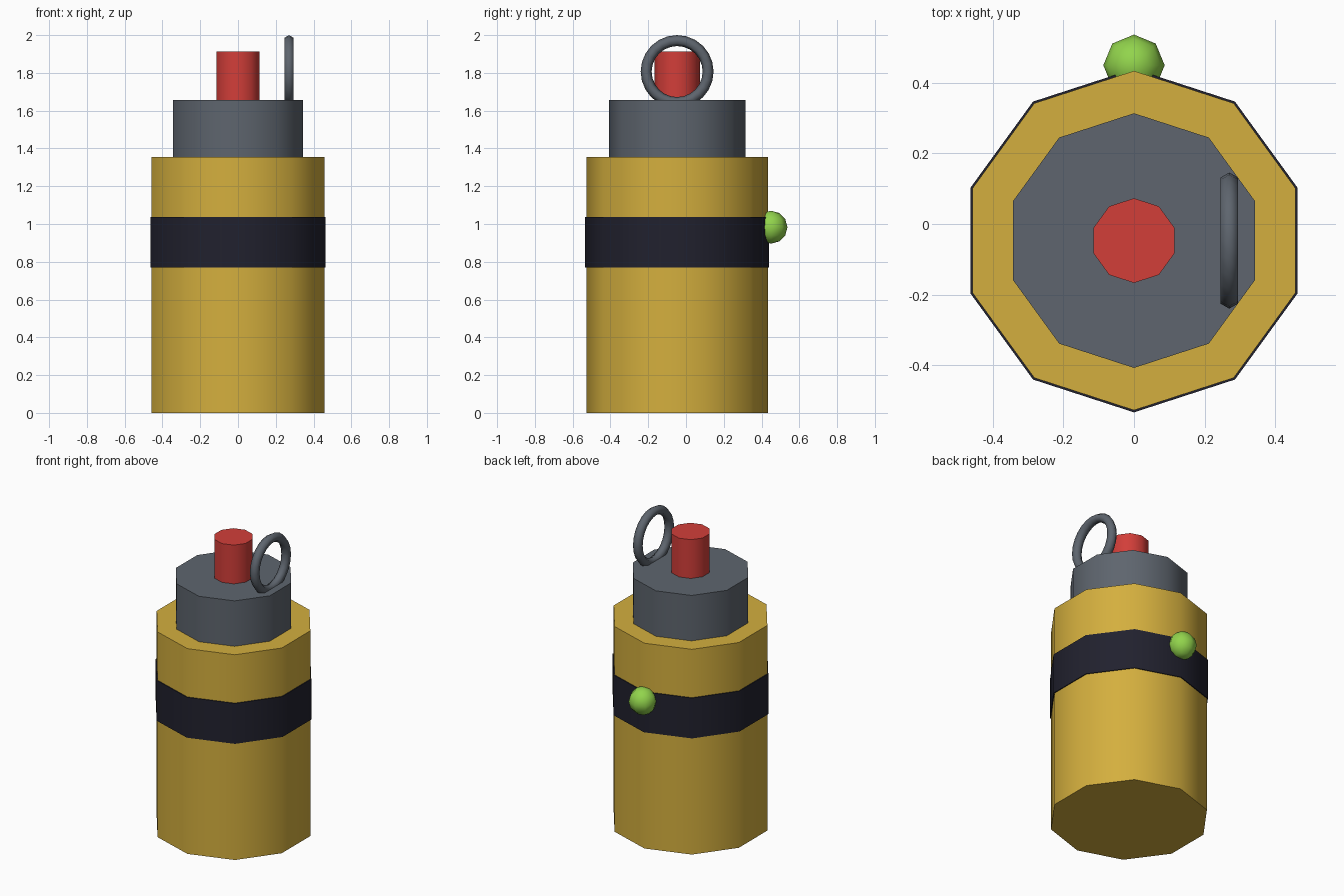
import bpy
import math

cube = bpy.data.objects.get("Cube")
if cube:
    bpy.data.objects.remove(cube, do_unlink=True)

AXIS_Y = -0.047  # the canister axis sits forward of centre because of the rear bead


def material(name, rgb):
    """Flat material from display (0-255) colour, stored as linear values."""
    lin = [((c / 255 + 0.055) / 1.055) ** 2.4 for c in rgb]
    mat = bpy.data.materials.new(name)
    mat.use_nodes = True
    mat.diffuse_color = (*lin, 1)
    mat.node_tree.nodes["Principled BSDF"].inputs["Base Color"].default_value = (*lin, 1)
    return mat


yellow = material("mustard yellow", (212, 175, 62))
grey = material("slate grey", (94, 101, 110))
red = material("button red", (210, 62, 57))
dark = material("band near black", (33, 33, 46))
green = material("bead green", (146, 212, 76))


def finish(name, mat, angle):
    obj = bpy.context.object
    obj.name = name
    obj.data.materials.append(mat)
    bpy.ops.object.shade_smooth_by_angle(angle=math.radians(angle))
    return obj


def drum(name, radius, bottom, top, mat):
    """Ten-sided upright cylinder with a corner facing the rear."""
    bpy.ops.mesh.primitive_cylinder_add(
        vertices=10, radius=radius, depth=top - bottom,
        location=(0, AXIS_Y, (bottom + top) / 2))
    return finish(name, mat, 50)


# Stacked canister parts
drum("body", 0.481, 0, 1.356, yellow)
drum("band", 0.487, 0.77, 1.037, dark)
drum("cap", 0.361, 1.356, 1.656, grey)
drum("button", 0.12, 1.656, 1.912, red)

# Pull ring standing on the cap's left side
bpy.ops.mesh.primitive_torus_add(
    major_segments=24, minor_segments=6, major_radius=0.164, minor_radius=0.029,
    location=(0.27, AXIS_Y, 1.807), rotation=(0, math.pi / 2, 0))
finish("pull_ring", grey, 80)

# Bead on the rear of the band
bpy.ops.mesh.primitive_uv_sphere_add(
    segments=8, ring_count=6, radius=0.087, location=(0, 0.45, 0.983))
finish("rear_bead", green, 80)
